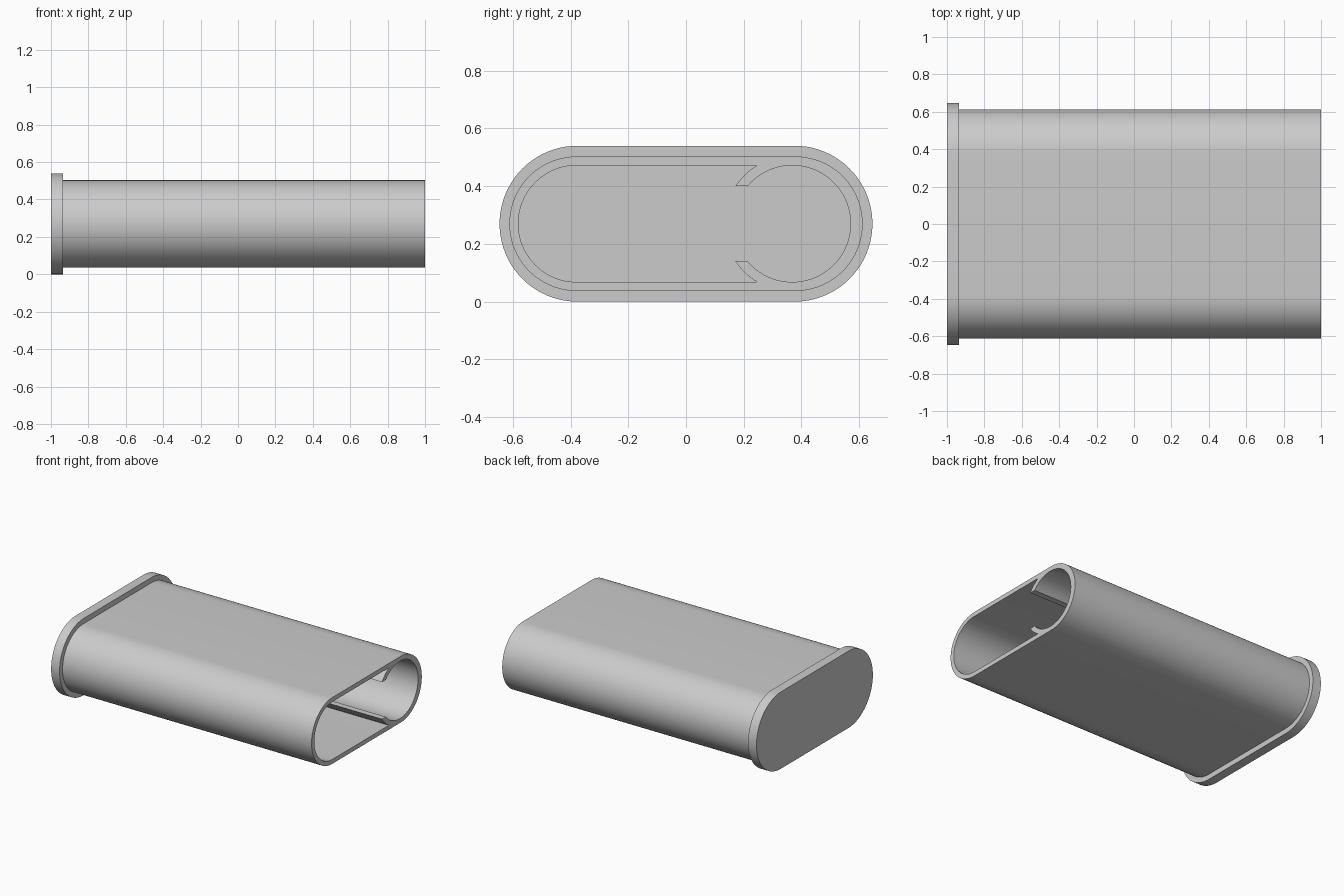
import bpy
import bmesh
from math import asin, cos, sin, pi

cube = bpy.data.objects.get("Cube")
if cube:
    bpy.data.objects.remove(cube)

MID_Z = 0.27       # height of the centre line
SHOULDER = -0.935  # where the tube meets the end flange
WALL_R = 0.202     # radius of the inner channel
HOOK_R = 0.236     # outer radius of the hooked lips
LIP_Z = 0.13       # height of the lip tips off the centre line
CHANNEL_Y = 0.368  # centre of the round channel

grey = bpy.data.materials.new("plain grey")
grey.use_nodes = True
grey.diffuse_color = (0.6, 0.6, 0.6, 1)
grey.node_tree.nodes["Principled BSDF"].inputs["Base Color"].default_value = (0.6, 0.6, 0.6, 1)


def arc(centre_y, radius, start, end, steps):
    """Points (y, z) along an arc about the centre line."""
    angles = [start + (end - start) * i / steps for i in range(steps + 1)]
    return [(centre_y + radius * cos(a), MID_Z + radius * sin(a)) for a in angles]


def stadium(half, radius):
    return arc(-half, radius, pi / 2, 3 * pi / 2, 40) + arc(half, radius, -pi / 2, pi / 2, 40)


def add_loop(bm, points, x):
    verts = [bm.verts.new((x, y, z)) for y, z in points]
    return [bm.edges.new((v, verts[i - 1])) for i, v in enumerate(verts)]


def finish(bm, name):
    bmesh.ops.recalc_face_normals(bm, faces=bm.faces)
    mesh = bpy.data.meshes.new(name)
    bm.to_mesh(mesh)
    bm.free()
    mesh.materials.append(grey)
    obj = bpy.data.objects.new(name, mesh)
    bpy.context.collection.objects.link(obj)
    bpy.ops.object.select_all(action='DESELECT')
    obj.select_set(True)
    bpy.context.view_layer.objects.active = obj
    bpy.ops.object.shade_smooth_by_angle(angle=pi / 6)


# Inner outline: wide chamber and round channel, parted by two hooked lips
root = asin(WALL_R / HOOK_R)
tip = asin(LIP_Z / HOOK_R)
mouth = asin(LIP_Z / WALL_R)
inner = (arc(-0.379, WALL_R, pi / 2, 3 * pi / 2, 40)
         + arc(CHANNEL_Y, HOOK_R, pi + root, pi + tip, 8)
         + arc(CHANNEL_Y, WALL_R, mouth - pi, pi - mouth, 56)
         + arc(CHANNEL_Y, HOOK_R, pi - tip, pi - root, 8))

# Hollow tube: rim at the open end, walls running back to the flange
bm = bmesh.new()
edges = add_loop(bm, stadium(0.379, 0.233), 1) + add_loop(bm, inner, 1)
bmesh.ops.triangle_fill(bm, edges=edges, use_beauty=True, normal=(1, 0, 0))
walls = bmesh.ops.extrude_edge_only(bm, edges=edges)["geom"]
for v in walls:
    if isinstance(v, bmesh.types.BMVert):
        v.co.x = SHOULDER
finish(bm, "hollow_tube")

# Solid flange closing the other end
bm = bmesh.new()
plate = bm.faces.new([bm.verts.new((-1, y, z)) for y, z in stadium(0.376, 0.27)])
front = bmesh.ops.extrude_face_region(bm, geom=[plate], use_keep_orig=True)["geom"]
for v in front:
    if isinstance(v, bmesh.types.BMVert):
        v.co.x = SHOULDER
finish(bm, "end_flange")
